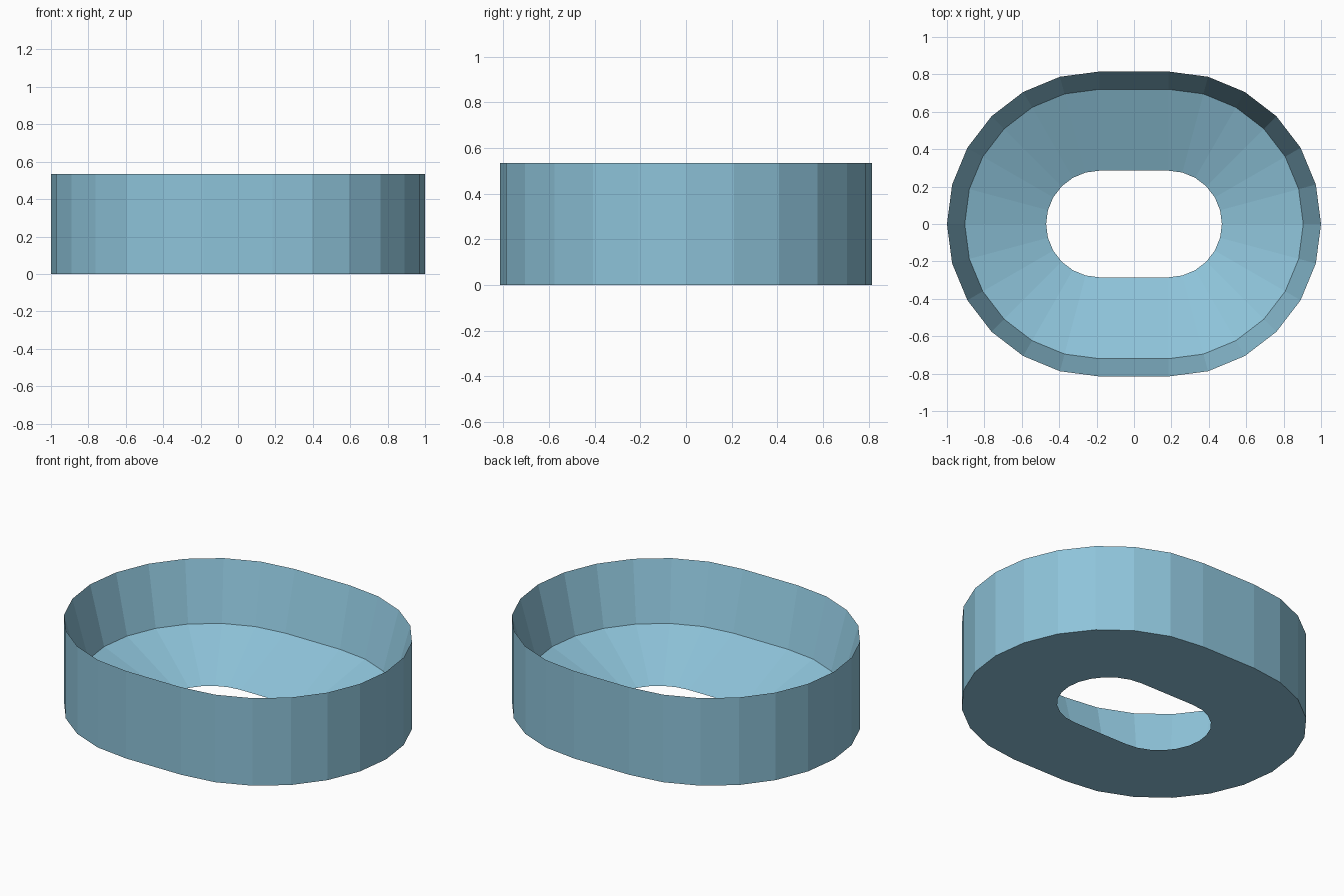
import bpy, bmesh
from math import sin, cos, pi

if "Cube" in bpy.data.objects:
    bpy.data.objects.remove(bpy.data.objects["Cube"])

HALF_STRAIGHT = 0.185   # centre offset of the rounded ends
STEPS = 12              # facets per rounded end

# Cross-section (end radius, height): outer wall, steep rim, funnel floor to the hole
PROFILE = [(0.815, 0.0), (0.815, 0.535), (0.72, 0.18), (0.285, 0.0)]


def stadium(r, z):
    """Oval outline made of two faceted half circles."""
    pts = []
    for side in (1, -1):
        for i in range(STEPS + 1):
            a = -pi / 2 + pi * i / STEPS
            pts.append((side * (HALF_STRAIGHT + r * cos(a)), side * r * sin(a), z))
    return pts


# Loft the outlines into a closed oval ring
bm = bmesh.new()
rings = [[bm.verts.new(p) for p in stadium(r, z)] for r, z in PROFILE]
n = len(rings[0])
for k, lower in enumerate(rings):
    upper = rings[(k + 1) % len(rings)]
    for i in range(n):
        j = (i + 1) % n
        bm.faces.new((lower[i], lower[j], upper[j], upper[i]))
bmesh.ops.recalc_face_normals(bm, faces=bm.faces)

mesh = bpy.data.meshes.new("oval_funnel_ring")
bm.to_mesh(mesh)
bm.free()
ring = bpy.data.objects.new("oval_funnel_ring", mesh)
bpy.context.collection.objects.link(ring)

# Light blue colour
mat = bpy.data.materials.new("light_blue")
mat.diffuse_color = (0.27, 0.55, 0.70, 1)
mat.use_nodes = True
mat.node_tree.nodes["Principled BSDF"].inputs["Base Color"].default_value = mat.diffuse_color
mesh.materials.append(mat)
